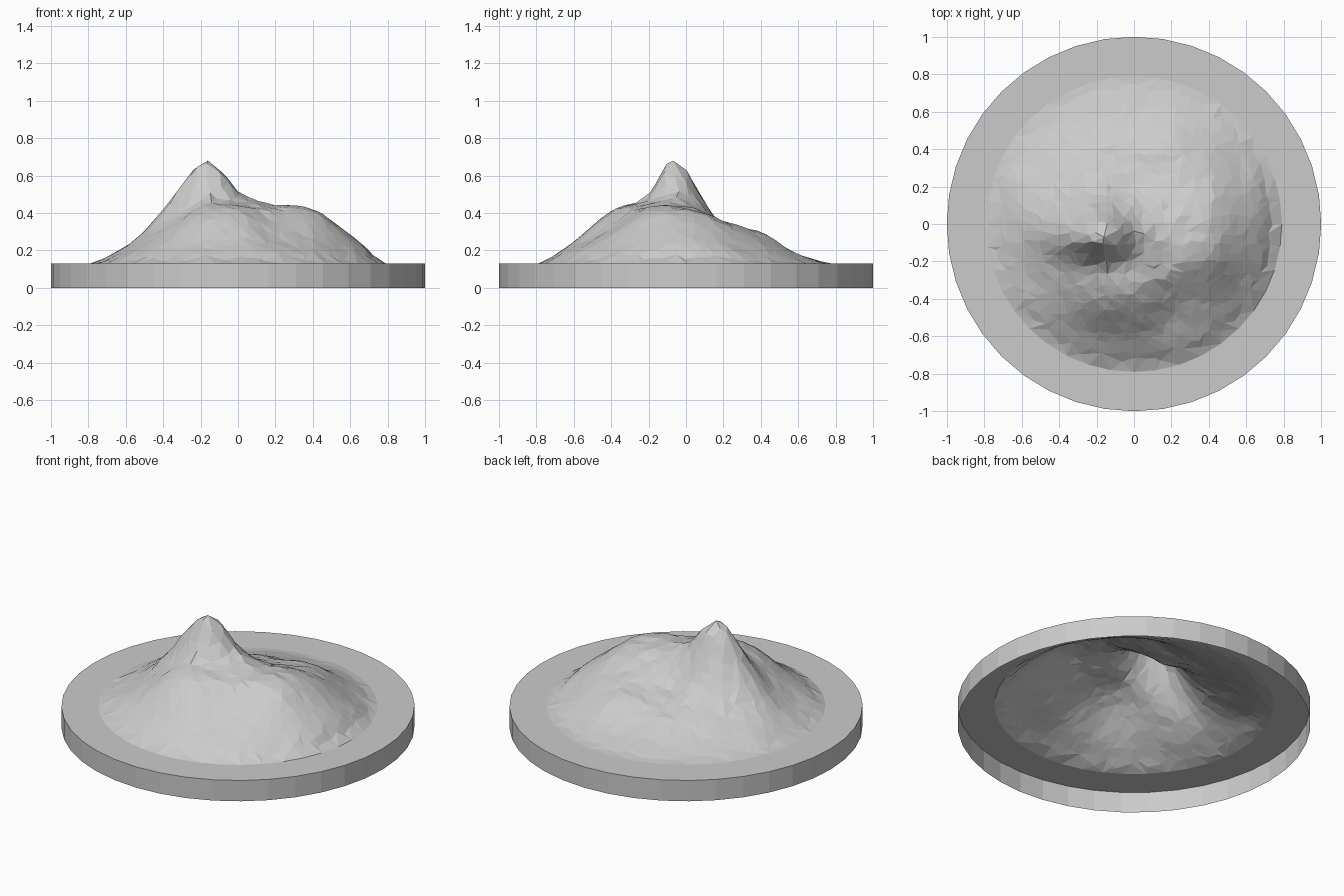
import bpy, bmesh, math, random
from mathutils import Vector, noise
from mathutils.geometry import delaunay_2d_cdt

if "Cube" in bpy.data.objects:
    bpy.data.objects.remove(bpy.data.objects["Cube"])

random.seed(4)
TOP, RIM, FOOT, SIDES = 0.13, 1.0, 0.79, 40

# Broad shape in hundredths above the base, 0.2 spacing, rows from front to back
BROAD = [
    [0, 0, 0, 0, 0, 0, 0, 0, 0],
    [0, 0, 4, 10, 12, 9, 5, 0, 0],
    [0, 4, 14, 27, 28, 20, 15, 5, 0],
    [0, 7, 20, 32, 32, 31, 28, 13, 0],
    [0, 9, 22, 34, 32, 31, 29, 16, 0],
    [0, 7, 14, 21, 20, 23, 22, 11, 0],
    [0, 2, 7, 12, 14, 17, 12, 3, 0],
    [0, 0, 1, 4, 5, 5, 2, 0, 0],
    [0, 0, 0, 0, 0, 0, 0, 0, 0],
]


def spline(v, t):
    """Catmull-Rom curve through evenly spaced values."""
    t = min(max(t, 0), len(v) - 1.001)
    i = int(t)
    f = t - i
    a, b, c, d = (v[min(max(i + k, 0), len(v) - 1)] for k in (-1, 0, 1, 2))
    return b + 0.5 * f * (c - a + f * (2*a - 5*b + 4*c - d + f * (3*(b - c) + d - a)))


def height(x, y):
    r = math.hypot(x, y)
    h = spline([spline(row, (x + 0.8) / 0.2) for row in BROAD], (y + 0.8) / 0.2) / 100
    # Lopsided summit: long left flank, sheer front face
    dx, dy = x + 0.15, y + 0.08
    sx = 0.17 if dx < 0 else 0.10
    sy = 0.07 if dy < 0 else 0.11
    h += 0.215 * math.exp(-0.5 * ((dx / sx) ** 2 + (dy / sy) ** 2))
    # Rocky gullies, fading out towards the foot
    rough = noise.fractal(Vector((x * 5, y * 5, 3.0)), 0.8, 2.0, 3)
    h += rough * 0.022 * max(0, 1 - r / FOOT)
    h += random.uniform(-0.008, 0.008) * max(0, 1 - r / FOOT)
    return max(h, 0.002) * min(1, (FOOT - r) / 0.08)


def circle(r):
    return [(r * math.cos(2 * math.pi * i / SIDES), r * math.sin(2 * math.pi * i / SIDES))
            for i in range(SIDES)]


def add_object(name, bm):
    mesh = bpy.data.meshes.new(name)
    bm.to_mesh(mesh)
    bm.free()
    obj = bpy.data.objects.new(name, mesh)
    bpy.context.collection.objects.link(obj)
    return obj


# Mountain: irregular triangulated terrain, open underneath
pts = circle(FOOT)
step = 0.052
n = int(FOOT / step) + 1
for i in range(-n, n + 1):
    for j in range(-n, n + 1):
        x = (i + random.uniform(-0.38, 0.38)) * step
        y = (j + random.uniform(-0.38, 0.38)) * step
        if math.hypot(x, y) < FOOT - 0.035:
            pts.append((x, y))
flat, _, tris, *_ = delaunay_2d_cdt([Vector(p) for p in pts], [], [], 0, 1e-6)
zs = [0 if p.length > FOOT - 0.001 else height(p.x, p.y) for p in flat]
fit = 0.55 / max(zs)
bm = bmesh.new()
vs = [bm.verts.new((p.x, p.y, TOP + z * fit)) for p, z in zip(flat, zs)]
for t in tris:
    bm.faces.new([vs[k] for k in t])
add_object("mountain", bm)

# Round base: flat ring around the foot and a thin outer wall
bm = bmesh.new()
rings = [[bm.verts.new((x, y, z)) for x, y in circle(r)]
         for r, z in ((FOOT, TOP), (RIM, TOP), (RIM, 0))]
for inner, outer in zip(rings, rings[1:]):
    for i in range(SIDES):
        j = (i + 1) % SIDES
        bm.faces.new((inner[i], outer[i], outer[j], inner[j]))
add_object("round_base", bm)
